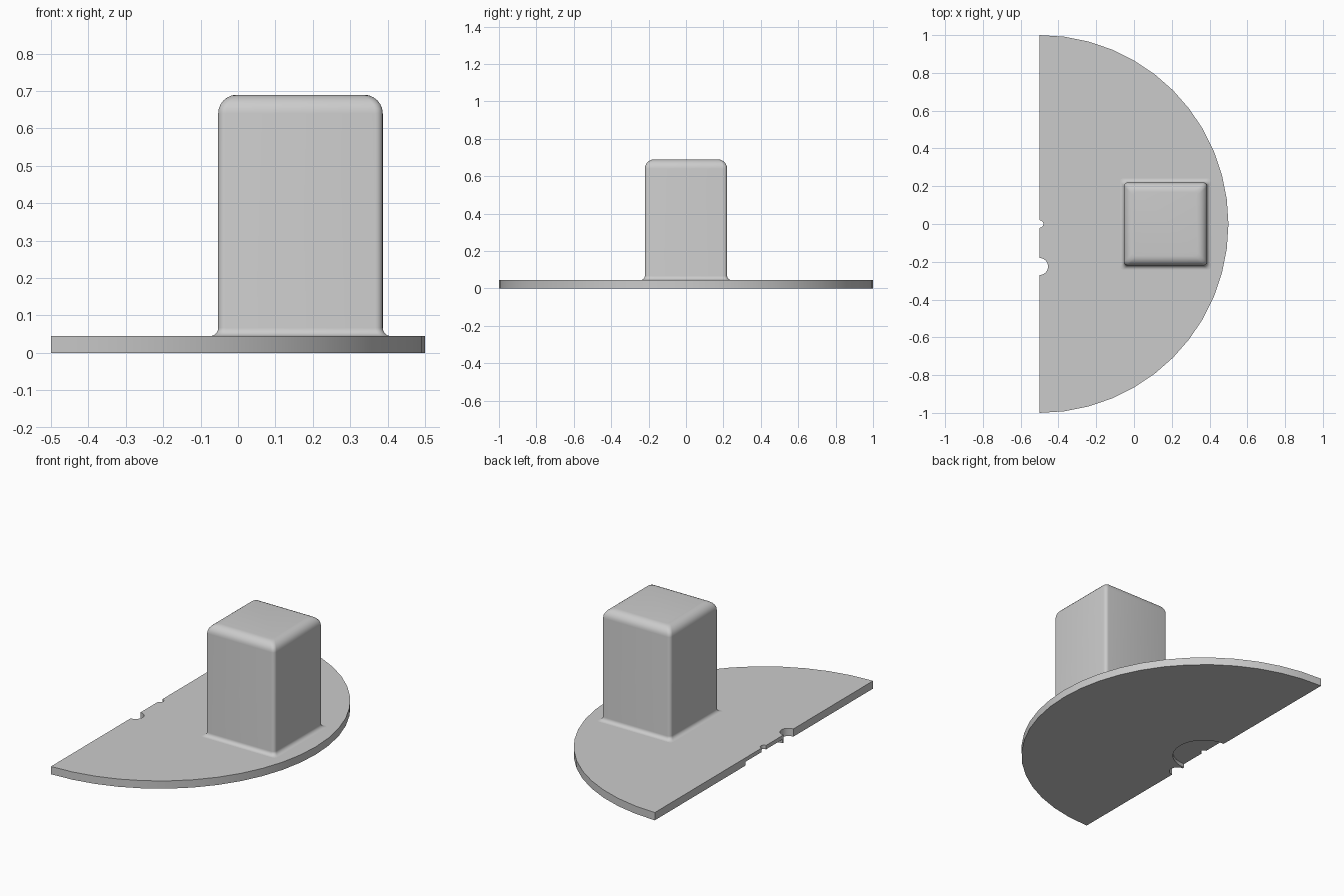
import bpy, bmesh
from math import sin, cos, pi, radians

cube = bpy.data.objects.get("Cube")
if cube:
    bpy.data.objects.remove(cube, do_unlink=True)

grey = bpy.data.materials.new("plain grey")
grey.use_nodes = True
grey.diffuse_color = (0.6, 0.6, 0.6, 1)
grey.node_tree.nodes["Principled BSDF"].inputs["Base Color"].default_value = (0.6, 0.6, 0.6, 1)

THICK = 0.045
EDGE_X = -0.5


def loft(name, loops):
    """Skin a stack of equal-length point loops and cap both ends."""
    bm = bmesh.new()
    rings = [[bm.verts.new(p) for p in loop] for loop in loops]
    n = len(rings[0])
    for low, high in zip(rings, rings[1:]):
        for i in range(n):
            j = (i + 1) % n
            bm.faces.new((low[i], low[j], high[j], high[i]))
    bm.faces.new(rings[0][::-1])
    bm.faces.new(rings[-1])
    bmesh.ops.recalc_face_normals(bm, faces=bm.faces)
    mesh = bpy.data.meshes.new(name)
    bm.to_mesh(mesh)
    bm.free()
    mesh.materials.append(grey)
    obj = bpy.data.objects.new(name, mesh)
    bpy.context.collection.objects.link(obj)
    return obj


def arc(cx, cy, r, start, end, steps, z):
    angles = [start + (end - start) * i / steps for i in range(steps + 1)]
    return [(cx + r * cos(a), cy + r * sin(a), z) for a in angles]


def activate(obj):
    bpy.ops.object.select_all(action='DESELECT')
    obj.select_set(True)
    bpy.context.view_layer.objects.active = obj


def shade(obj):
    activate(obj)
    bpy.ops.object.shade_smooth_by_angle(angle=radians(35))


# Half-round base plate
plate = loft("base_plate", [arc(EDGE_X, 0, 1, -pi / 2, pi / 2, 24, z) for z in (0, THICK)])

# Two through notches and a shallow round recess below, along the straight edge
for y, r, top in ((0, 0.02, 0.1), (-0.225, 0.045, 0.1), (0, 0.17, 0.022)):
    cutter = loft("notch_cutter", [arc(EDGE_X, y, r, 0, 2 * pi * 31 / 32, 31, z) for z in (-0.1, top)])
    cutter.hide_render = True
    cut = plate.modifiers.new("notch", 'BOOLEAN')
    cut.operation = 'DIFFERENCE'
    cut.solver = 'EXACT'
    cut.object = cutter
    activate(plate)
    bpy.ops.object.modifier_apply(modifier=cut.name)
    bpy.data.objects.remove(cutter, do_unlink=True)
shade(plate)


# Upright block: rounded square section, flared foot and rounded top
def rounded_square(half, z, r=0.02):
    points = []
    for k, (sx, sy) in enumerate(((1, 1), (-1, 1), (-1, -1), (1, -1))):
        points += arc(0.167 + sx * (half - r), sy * (half - r), r, k * pi / 2, (k + 1) * pi / 2, 5, z)
    return points


HALF, TOP, FOOT, ROUND = 0.22, 0.69, 0.022, 0.05
quarter = [i * pi / 12 for i in range(7)]
profile = [(HALF + FOOT, THICK - 0.01)]
profile += [(HALF + FOOT * (1 - sin(a)), THICK + FOOT * (1 - cos(a))) for a in quarter]
profile += [(HALF - ROUND * (1 - cos(a)), TOP - ROUND * (1 - sin(a))) for a in quarter]
block = loft("upright_block", [rounded_square(h, z) for h, z in profile])
shade(block)
